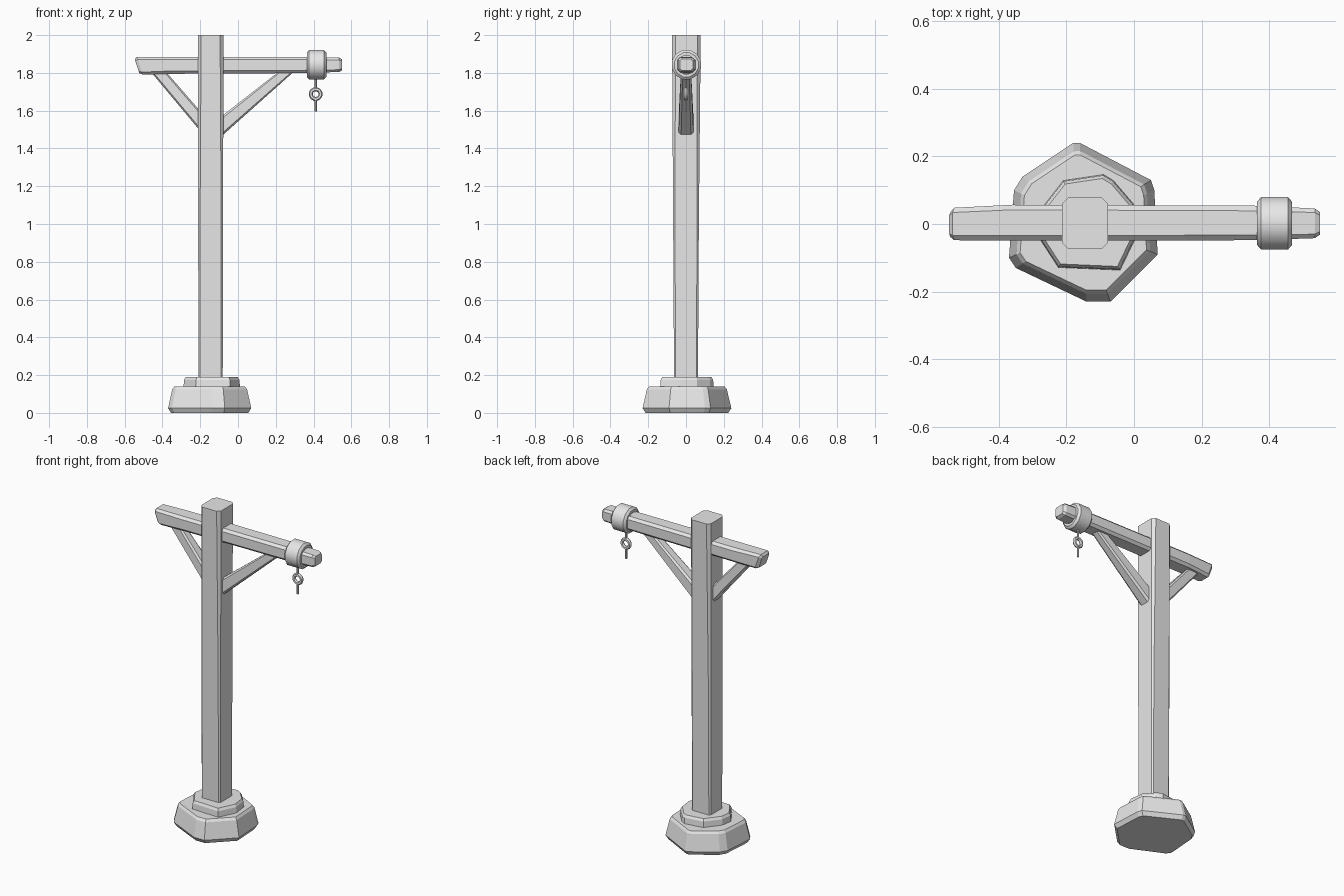
import bpy, bmesh, math
from mathutils import Vector as V

cube = bpy.data.objects.get("Cube")
if cube:
    bpy.data.objects.remove(cube, do_unlink=True)

GREY = (0.8, 0.8, 0.8, 1)
grey = bpy.data.materials.new("plain_grey")
grey.use_nodes = True
grey.diffuse_color = GREY
grey.node_tree.nodes["Principled BSDF"].inputs["Base Color"].default_value = GREY


def loft(name, rings, closed=False, smooth=None):
    """Skin matching rings of points; cap the ends unless the loft is closed."""
    bm = bmesh.new()
    loops = [[bm.verts.new(p) for p in ring] for ring in rings]
    pairs = list(zip(loops, loops[1:]))
    if closed:
        pairs.append((loops[-1], loops[0]))
    else:
        bm.faces.new(loops[0])
        bm.faces.new(loops[-1])
    for a, b in pairs:
        n = len(a)
        for i in range(n):
            j = (i + 1) % n
            bm.faces.new((a[i], a[j], b[j], b[i]))
    bmesh.ops.recalc_face_normals(bm, faces=bm.faces)
    mesh = bpy.data.meshes.new(name)
    bm.to_mesh(mesh)
    bm.free()
    mesh.materials.append(grey)
    ob = bpy.data.objects.new(name, mesh)
    bpy.context.collection.objects.link(ob)
    if smooth:
        bpy.ops.object.select_all(action='DESELECT')
        ob.select_set(True)
        bpy.context.view_layer.objects.active = ob
        bpy.ops.object.shade_smooth_by_angle(angle=math.radians(smooth))
    return ob


def section(centre, u, v, cut):
    """Rectangle with half axes u and v and its corners cut off."""
    centre, u, v = V(centre), V(u), V(v)
    a, b = 1 - cut / u.length, 1 - cut / v.length
    return [centre + u * s + v * t for s, t in
            ((1, -b), (1, b), (a, 1), (-a, 1), (-1, b), (-1, -b), (-a, -1), (a, -1))]


def slab(name, outline, centre, levels):
    """Stack scaled copies of an outline at (height, scale) levels."""
    cx, cy = centre
    return loft(name, [[V((cx + (x - cx) * s, cy + (y - cy) * s, z)) for x, y in outline]
                       for z, s in levels])


def lathe(name, centre, axis, profile, steps, smooth):
    """Turn a closed (along, radius) profile around the x or y axis."""
    rings = []
    for along, r in profile:
        ring = []
        for i in range(steps):
            a = math.tau * (i + 0.5) / steps
            p, q = r * math.cos(a), r * math.sin(a)
            ring.append(V(centre) + (V((along, p, q)) if axis == "x" else V((p, along, q))))
        rings.append(ring)
    return loft(name, rings, closed=True, smooth=smooth)


# Two rough stones of the foot
slab("foot_stone",
     [(.05, .13), (-.16, .24), (-.18, .24), (-.33, .14), (-.355, .10), (-.37, -.10),
      (-.35, -.13), (-.14, -.23), (-.07, -.23), (.07, -.09), (.06, .10)],
     (-.15, 0), [(0, .93), (.025, 1), (.125, .9), (.14, .85)])
slab("foot_step",
     [(.0, .06), (-.06, .13), (-.09, .148), (-.21, .13), (-.28, .04), (-.29, -.03),
      (-.225, -.13), (-.04, -.138), (.012, -.03)],
     (-.14, 0), [(.12, 1), (.175, .97), (.19, .91)])

# Upright post, a little wider at the top
loft("post", [section((-.145, y, z), (w, 0, 0), (0, d, 0), c) for y, z, w, d, c in
              ((0, .12, .064, .063, .008), (0, 1, .066, .068, .01), (.002, 2, .068, .076, .018))])

# Cross beam with a slanted left end and a narrower right tip
loft("cross_beam", [section((x, y, z), (0, w, 0), (lean, 0, h), c)
                    for x, y, z, w, lean, h, c in
                    ((-.535, -.002, 1.835, .036, -.012, .036, .01),
                     (-.52, 0, 1.838, .048, -.017, .047, .014),
                     (-.36, .004, 1.84, .053, 0, .045, .015),
                     (.36, .003, 1.842, .051, 0, .043, .015),
                     (.535, .002, 1.843, .044, 0, .038, .012),
                     (.55, .002, 1.843, .034, 0, .03, .01))])

# Diagonal braces, thinner towards the beam
for name, x_post, z_post, x_beam in (("left_brace", -.09, 1.515, .26), ("right_brace", -.20, 1.545, -.425)):
    side = 1 if x_beam > x_post else -1
    loft(name, [section((x_post, 0, z_post), (0, .04, 0), (0, 0, .053), .014),
                section((x_beam, 0, 1.81), (0, .027, 0), (-side * .04, 0, 0), .01)])

# Collar around the beam
lathe("collar", (.416, .002, 1.843), "x",
      [(-.052, .05), (-.052, .066), (-.04, .08), (.04, .08), (.052, .066), (.052, .05)],
      12, 35)

# Hanging eyelet with its pins
lathe("eyelet", (.411, 0, 1.688), "y",
      [(.011 * math.sin(math.tau * i / 6), .026 + .011 * math.cos(math.tau * i / 6))
       for i in range(6)], 12, 35)
for name, low, high in (("upper_pin", 1.715, 1.78), ("lower_pin", 1.595, 1.665)):
    loft(name, [section((.411, 0, z), (.006, 0, 0), (0, .006, 0), .003) for z in (low, high)])
